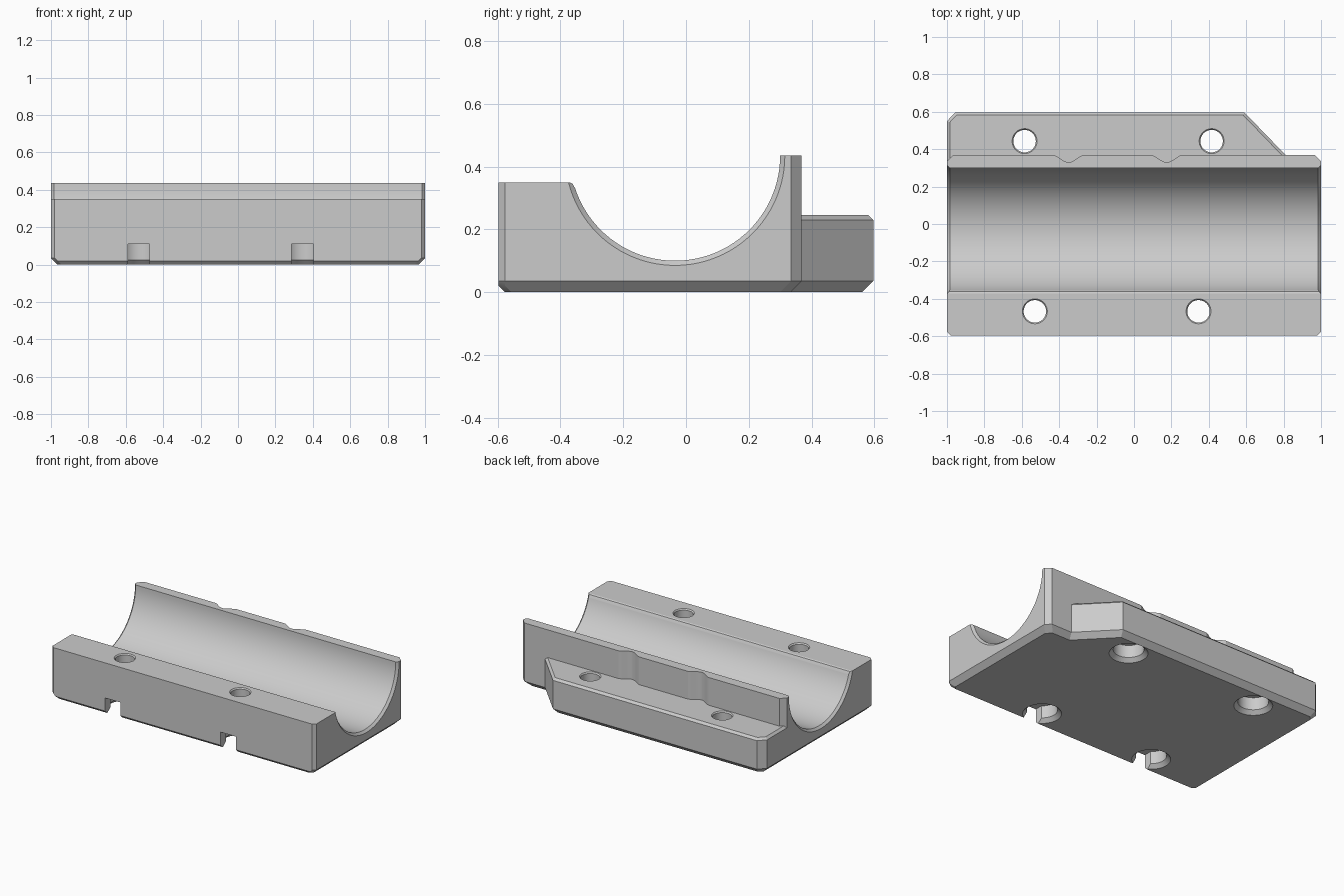
import bpy, bmesh, math
from mathutils import Vector

if "Cube" in bpy.data.objects:
    bpy.data.objects.remove(bpy.data.objects["Cube"], do_unlink=True)

grey = bpy.data.materials.new("light grey")
grey.use_nodes = True
grey.diffuse_color = (0.6, 0.6, 0.6, 1)
grey.node_tree.nodes["Principled BSDF"].inputs["Base Color"].default_value = (0.6, 0.6, 0.6, 1)


def loft(name, rings):
    """Solid skinned through rings of equal point count, capped at both ends."""
    bm = bmesh.new()
    loops = [[bm.verts.new(p) for p in ring] for ring in rings]
    n = len(loops[0])
    for a, b in zip(loops, loops[1:]):
        for i in range(n):
            j = (i + 1) % n
            bm.faces.new((a[i], a[j], b[j], b[i]))
    bm.faces.new(loops[0])
    bm.faces.new(loops[-1])
    bmesh.ops.recalc_face_normals(bm, faces=bm.faces)
    mesh = bpy.data.meshes.new(name)
    bm.to_mesh(mesh)
    bm.free()
    mesh.materials.append(grey)
    ob = bpy.data.objects.new(name, mesh)
    bpy.context.collection.objects.link(ob)
    return ob


def prism(name, outline, z0, z1):
    return loft(name, [[(x, y, z) for x, y in outline] for z in (z0, z1)])


def combine(target, tool, operation="DIFFERENCE"):
    mod = target.modifiers.new("combine", "BOOLEAN")
    mod.operation = operation
    mod.solver = "EXACT"
    mod.object = tool
    bpy.context.view_layer.objects.active = target
    bpy.ops.object.modifier_apply(modifier=mod.name)
    bpy.data.objects.remove(tool, do_unlink=True)


def inset(poly, d):
    """Move every edge of a counter-clockwise convex outline inward by d."""
    pts = [Vector(p) for p in poly]
    out = []
    for i, p in enumerate(pts):
        u = (p - pts[i - 1]).normalized()
        v = (pts[(i + 1) % len(pts)] - p).normalized()
        nu, nv = Vector((-u.y, u.x)), Vector((-v.y, v.x))
        out.append(p + (nu + nv) * d / (1 + nu.dot(nv)))
    return out


# Cradle block with chamfered lower edges and corners
def block_ring(z, side, front, back):
    x, y0, y1 = 1 - side, -0.597 + front, 0.368 - back
    half = [(x - 0.02, y0), (x, y0 + 0.02), (x, y1 - 0.033), (x - 0.033, y1)]
    return [(px, py, z) for px, py in half + [(-px, py) for px, py in reversed(half)]]


body = loft("cradle_block", [
    block_ring(0, 0.035, 0.02, 0.035),
    block_ring(0.02, 0.015, 0, 0.015),
    block_ring(0.035, 0, 0, 0),
    block_ring(0.435, 0, 0, 0)])

# Rear mounting flange with one slanted end
flange_outline = [(-1, 0.25), (0.925, 0.25), (0.59, 0.597), (-0.955, 0.597), (-1, 0.55)]
flange = loft("rear_flange", [
    [(p.x, p.y, z) for p in inset(flange_outline, d)]
    for z, d in ((0, 0.035), (0.035, 0), (0.23, 0), (0.245, 0.015))])
combine(body, flange, "UNION")

# Lower front shoulder with a rounded inner edge
shoulder = [(-0.7, 0.35), (-0.372, 0.35), (-0.362, 0.346), (-0.353, 0.33),
            (-0.3, 0.33), (-0.3, 0.6), (-0.7, 0.6)]
combine(body, loft("shoulder_cut", [[(x, y, z) for y, z in shoulder] for x in (-1.1, 1.1)]))

# Round trough, flared at both ends
SEG = 96
trough = []
for x, r in ((-1.02, 0.37), (-0.985, 0.335), (0.985, 0.335), (1.02, 0.37)):
    trough.append([(x, -0.035 + r * math.cos(math.tau * i / SEG),
                    0.435 + r * math.sin(math.tau * i / SEG)) for i in range(SEG)])
combine(body, loft("trough_cut", trough))

# Shallow scallops in the back of the tall wall
for cx in (-0.35, 0.175):
    curve = []
    for i in range(17):
        t = i / 8 - 1
        curve.append((cx + 0.09 * t, 0.37 - 0.02 * (1 + math.cos(math.pi * t))))
    outline = curve + [(cx + 0.09, 0.4), (cx - 0.09, 0.4)]
    combine(body, prism("scallop_cut", outline, 0.245, 0.6))


# Bolt holes with counterbores underneath
def bolt_hole(x, y, top):
    steps = ((-0.01, 0.13), (0.025, 0.095), (0.11, 0.095), (0.11, 0.06),
             (top - 0.008, 0.06), (top + 0.01, 0.075))
    rings = [[(x + r * math.cos(math.tau * i / 48), y + r * math.sin(math.tau * i / 48), z)
              for i in range(48)] for z, r in steps]
    combine(body, loft("hole_cut", rings))


for x in (-0.585, 0.415):
    bolt_hole(x, 0.443, 0.245)
for x in (-0.53, 0.345):
    bolt_hole(x, -0.467, 0.35)
    # Slot from the front face into the counterbore
    slot = [(x - 0.058, -0.7), (x + 0.058, -0.7), (x + 0.058, -0.467), (x - 0.058, -0.467)]
    combine(body, prism("slot_cut", slot, -0.05, 0.11))

# Smooth curved faces, crisp edges
bpy.ops.object.select_all(action="DESELECT")
body.select_set(True)
bpy.context.view_layer.objects.active = body
bpy.ops.object.shade_smooth_by_angle(angle=math.radians(20))
